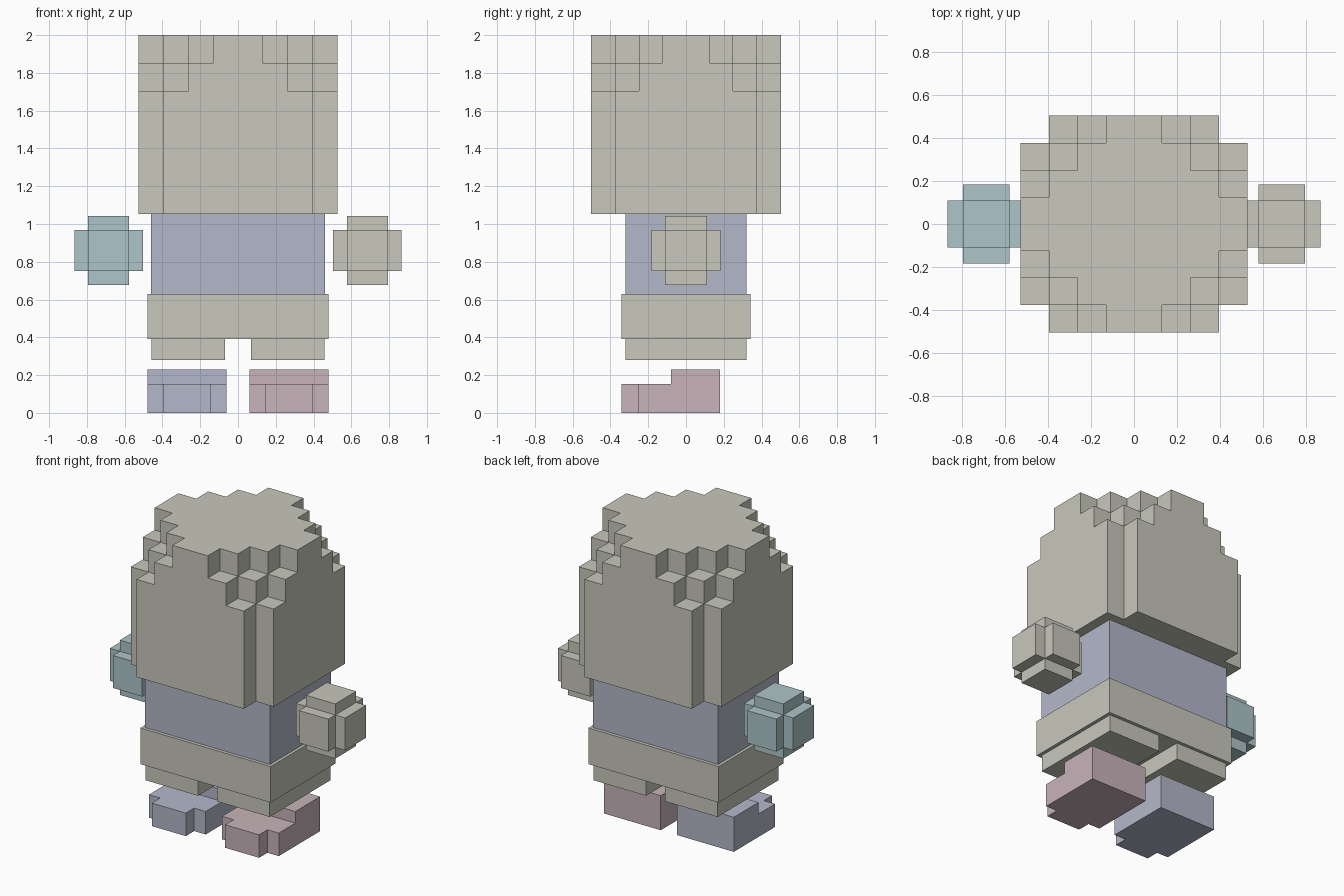
import bpy
import bmesh
import math

if "Cube" in bpy.data.objects:
    bpy.data.objects.remove(bpy.data.objects["Cube"])


def material(name, rgb):
    # sRGB 0-255 to linear
    lin = [((c / 255 + 0.055) / 1.055) ** 2.4 for c in rgb]
    mat = bpy.data.materials.new(name)
    mat.diffuse_color = (*lin, 1.0)
    mat.use_nodes = True
    mat.node_tree.nodes["Principled BSDF"].inputs["Base Color"].default_value = mat.diffuse_color
    return mat


BEIGE = material("beige", (200, 200, 188))
LAVENDER = material("lavender", (180, 184, 202))
TEAL = material("teal", (174, 197, 200))
PINK = material("pink", (200, 180, 186))


def blocks(name, mat, xs, ys, zs, filled=lambda i, j, k: True):
    """Closed solid from the filled cells of a box grid; only outer faces are made."""
    n = (len(xs) - 1, len(ys) - 1, len(zs) - 1)

    def solid(c):
        return all(0 <= c[a] < n[a] for a in range(3)) and filled(*c)

    bm = bmesh.new()
    for i in range(n[0]):
        for j in range(n[1]):
            for k in range(n[2]):
                cell = (i, j, k)
                if not solid(cell):
                    continue
                for axis in range(3):
                    u, v = (axis + 1) % 3, (axis + 2) % 3
                    for side in (0, 1):
                        other = list(cell)
                        other[axis] += 2 * side - 1
                        if solid(other):
                            continue
                        quad = []
                        for du, dv in ((0, 0), (1, 0), (1, 1), (0, 1)):
                            p = list(cell)
                            p[axis] += side
                            p[u] += du
                            p[v] += dv
                            quad.append(bm.verts.new((xs[p[0]], ys[p[1]], zs[p[2]])))
                        bm.faces.new(quad if side else quad[::-1])
    bmesh.ops.remove_doubles(bm, verts=bm.verts, dist=1e-5)
    # merge coplanar cells into large flat faces
    bmesh.ops.dissolve_limit(bm, angle_limit=math.radians(1),
                             verts=bm.verts, edges=bm.edges)
    mesh = bpy.data.meshes.new(name)
    bm.to_mesh(mesh)
    bm.free()
    mesh.materials.append(mat)
    obj = bpy.data.objects.new(name, mesh)
    bpy.context.collection.objects.link(obj)
    return obj


def mirrored(values):
    return [-v for v in reversed(values)] + list(values)


# Head: three layers whose corners step further in towards the top
def head_cell(i, j, k):
    return abs(i - 3) + abs(j - 3) <= 5 - k


blocks("head", BEIGE, mirrored([0.13, 0.263, 0.395, 0.526]),
       mirrored([0.125, 0.25, 0.376, 0.503]), [1.053, 1.703, 1.852, 2.0], head_cell)

# Torso and waist
blocks("torso", LAVENDER, [-0.46, 0.46], [-0.32, 0.32], [0.63, 1.053])
blocks("waist", BEIGE, [-0.48, 0.48], [-0.342, 0.342], [0.39, 0.63])


# Hand: a cube block with a plate on each of its six sides
def hand_cell(i, j, k):
    return (i != 1) + (j != 1) + (k != 1) <= 1


# Shoe: raised heel, low instep, and a toe with cut corners
def shoe_cell(i, j, k):
    if k == 1:
        return j == 2
    return j > 0 or i == 1


for side, label, hand_mat, shoe_mat in ((-1, "left", TEAL, LAVENDER),
                                        (1, "right", BEIGE, PINK)):
    def across(values):
        return sorted(side * v for v in values)

    blocks(label + "_hand", hand_mat, across([0.504, 0.577, 0.793, 0.866]),
           mirrored([0.11, 0.183]), [0.678, 0.752, 0.968, 1.042], hand_cell)
    blocks(label + "_leg", BEIGE, across([0.07, 0.457]), [-0.32, 0.32], [0.28, 0.39])
    blocks(label + "_shoe", shoe_mat, across([0.06, 0.145, 0.395, 0.478]),
           [-0.342, -0.254, -0.08, 0.18], [0.0, 0.153, 0.23], shoe_cell)
